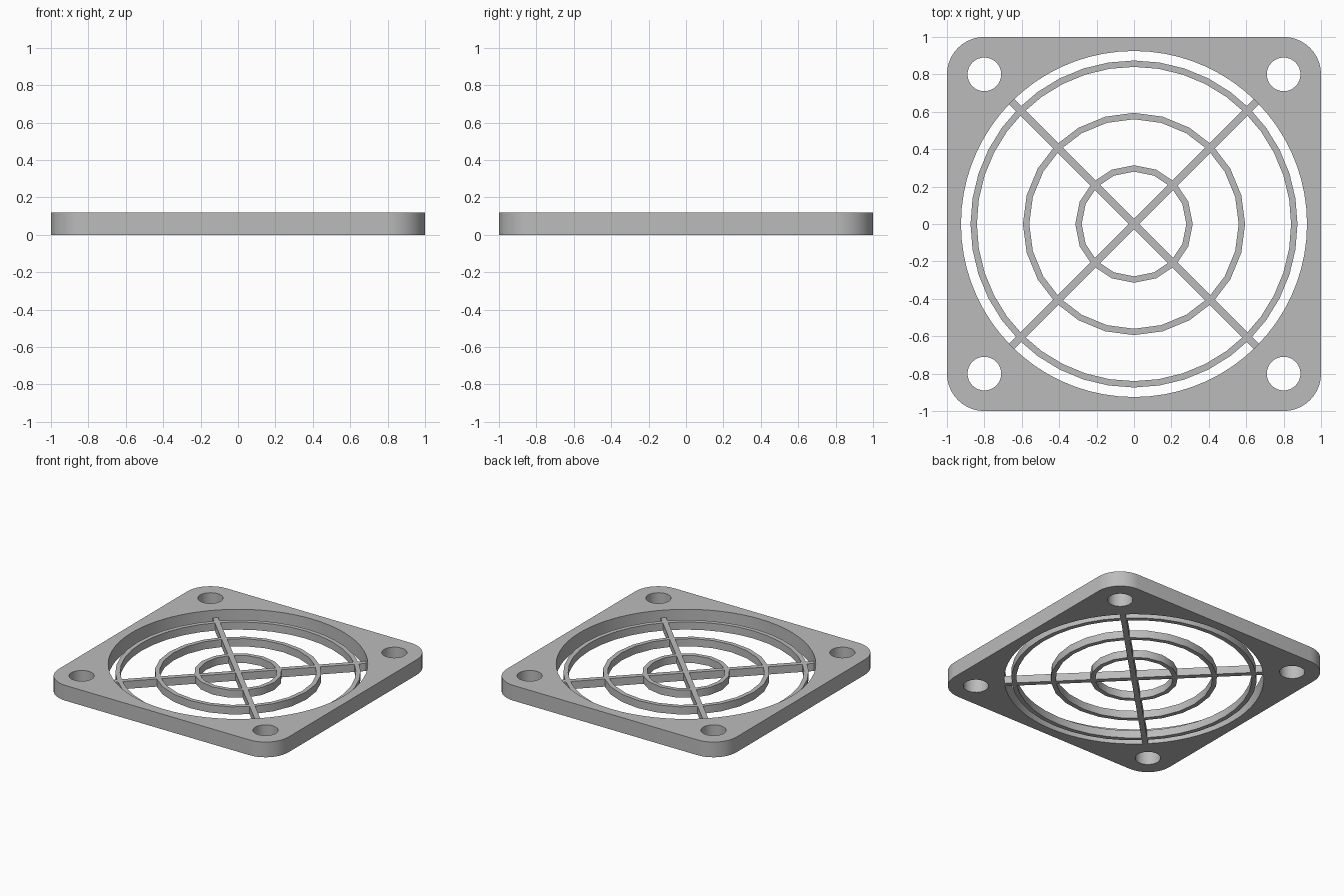
import bpy, bmesh
from math import cos, sin, pi, radians

if "Cube" in bpy.data.objects:
    bpy.data.objects.remove(bpy.data.objects["Cube"], do_unlink=True)

FRAME_HEIGHT = 0.12
GRILL_HEIGHT = 0.06
OPENING = 0.925

grey = bpy.data.materials.new("light grey plastic")
grey.use_nodes = True
colour = (0.5, 0.5, 0.5, 1)
grey.diffuse_color = colour
grey.node_tree.nodes["Principled BSDF"].inputs["Base Color"].default_value = colour


def circle(radius, sides, cx=0, cy=0, start=pi / 4):
    return [(cx + radius * cos(start + 2 * pi * i / sides),
             cy + radius * sin(start + 2 * pi * i / sides)) for i in range(sides)]


def rounded_square(half, radius, steps):
    points = []
    for corner, (sx, sy) in enumerate([(1, 1), (-1, 1), (-1, -1), (1, -1)]):
        for i in range(steps + 1):
            a = pi / 2 * (corner + i / steps)
            points.append((sx * (half - radius) + radius * cos(a),
                           sy * (half - radius) + radius * sin(a)))
    return points


def plate(name, loops, height):
    """Fill the outer loop, leave the inner loops open, and extrude upward."""
    bm = bmesh.new()
    for loop in loops:
        verts = [bm.verts.new((x, y, 0)) for x, y in loop]
        for a, b in zip(verts, verts[1:] + verts[:1]):
            bm.edges.new((a, b))
    bmesh.ops.triangle_fill(bm, edges=bm.edges[:], use_beauty=True)
    top = bmesh.ops.extrude_face_region(bm, geom=bm.faces[:], use_keep_orig=True)
    moved = [g for g in top["geom"] if isinstance(g, bmesh.types.BMVert)]
    bmesh.ops.translate(bm, verts=moved, vec=(0, 0, height))
    bmesh.ops.recalc_face_normals(bm, faces=bm.faces[:])
    mesh = bpy.data.meshes.new(name)
    bm.to_mesh(mesh)
    bm.free()
    mesh.materials.append(grey)
    obj = bpy.data.objects.new(name, mesh)
    bpy.context.collection.objects.link(obj)
    bpy.ops.object.select_all(action="DESELECT")
    obj.select_set(True)
    bpy.context.view_layer.objects.active = obj
    bpy.ops.object.shade_smooth_by_angle(angle=radians(30))
    return obj


# Square frame with the round opening and four screw holes
holes = [circle(0.09, 32, x, y) for x in (-0.8, 0.8) for y in (-0.8, 0.8)]
plate("frame", [rounded_square(1, 0.2, 10), circle(OPENING, 72)] + holes, FRAME_HEIGHT)

# Concentric guard rings
for name, radius, sides in (("inner_ring", 0.297, 16),
                            ("middle_ring", 0.577, 24),
                            ("outer_ring", 0.857, 40)):
    plate(name, [circle(radius + 0.017, sides), circle(radius - 0.017, sides)], GRILL_HEIGHT)

# Two crossed diagonal bars
for name, angle in (("rising_bar", pi / 4), ("falling_bar", -pi / 4)):
    bar = plate(name, [[(-OPENING, -0.02), (OPENING, -0.02),
                        (OPENING, 0.02), (-OPENING, 0.02)]], GRILL_HEIGHT)
    bar.rotation_euler.z = angle
